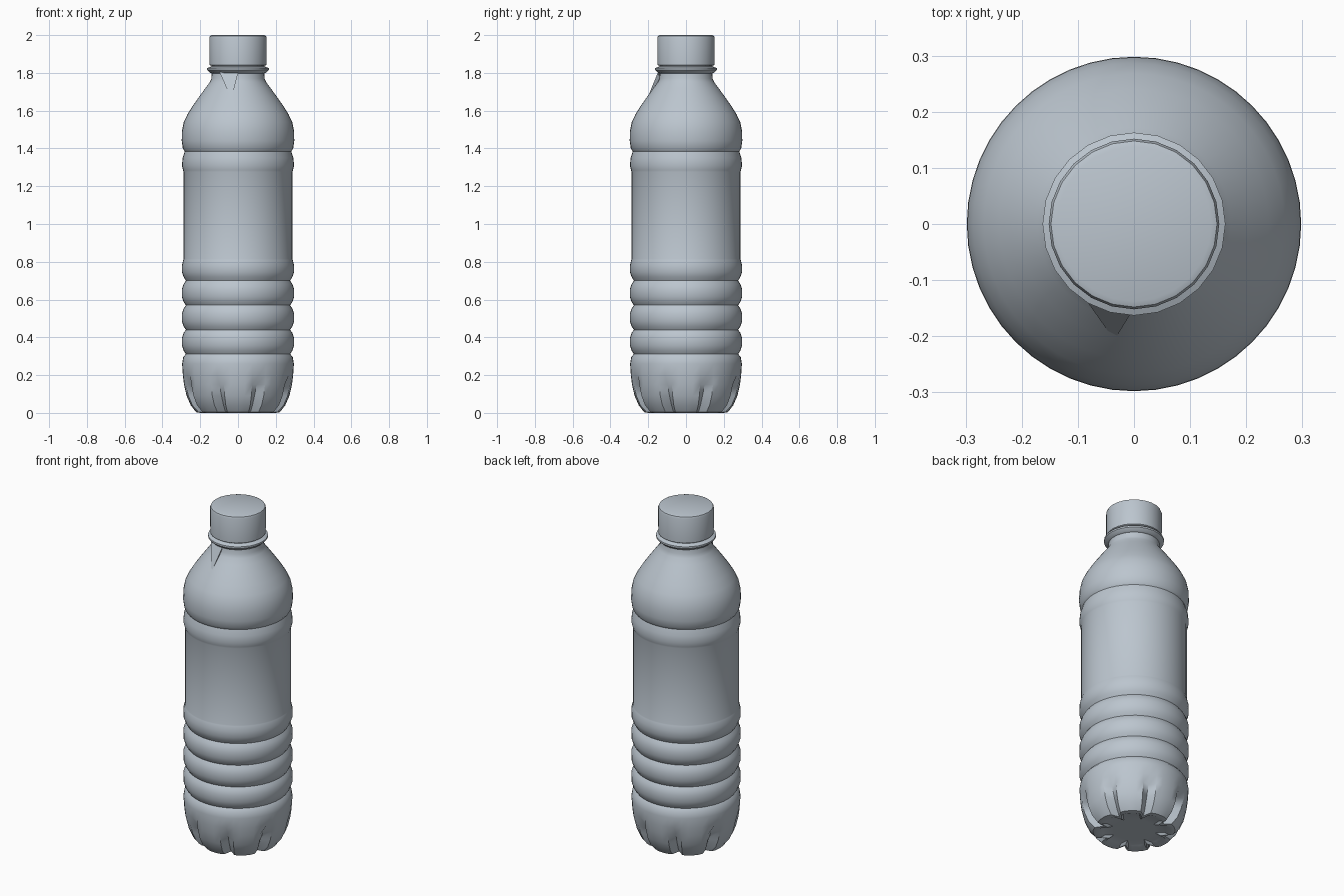
import bpy, bmesh, math

if "Cube" in bpy.data.objects:
    bpy.data.objects.remove(bpy.data.objects["Cube"])

SEG = 48

mat = bpy.data.materials.new("pale_blue_grey")
mat.diffuse_color = (0.50, 0.56, 0.62, 1)
mat.use_nodes = True
mat.node_tree.nodes["Principled BSDF"].inputs["Base Color"].default_value = mat.diffuse_color


def finish(name, bm, angle):
    bmesh.ops.recalc_face_normals(bm, faces=bm.faces)
    me = bpy.data.meshes.new(name)
    bm.to_mesh(me)
    bm.free()
    me.materials.append(mat)
    ob = bpy.data.objects.new(name, me)
    bpy.context.collection.objects.link(ob)
    bpy.ops.object.select_all(action='DESELECT')
    ob.select_set(True)
    bpy.context.view_layer.objects.active = ob
    bpy.ops.object.shade_smooth_by_angle(angle=math.radians(angle))
    return ob


def lathe(name, profile, seg, angle=35, shape=None):
    """Revolve (radius, z) pairs; shape may modulate the radius by direction."""
    bm = bmesh.new()
    rings = []
    for r, z in profile:
        ring = []
        for i in range(seg):
            a = 2 * math.pi * i / seg
            rr = shape(r, z, a) if shape else r
            ring.append(bm.verts.new((rr * math.cos(a), rr * math.sin(a), z)))
        rings.append(ring)
    for lo, hi in zip(rings, rings[1:]):
        for i in range(seg):
            j = (i + 1) % seg
            bm.faces.new((lo[i], lo[j], hi[j], hi[i]))
    bm.faces.new(rings[0][::-1])
    bm.faces.new(rings[-1])
    return finish(name, bm, angle)


# Eight rounded feet separated by tapering grooves
def petals(r, z, a):
    if z >= 0.2:
        return r
    off = abs((a + math.pi / 8) % (math.pi / 4) - math.pi / 8)
    from_groove = math.pi / 8 - off
    t = 1 - z / 0.2
    width = 0.05 + 0.10 * t
    return r - (0.015 + 0.035 * min(1, t * 1.5)) * max(0, 1 - from_groove / width)


# Body: base, ribs, label panel, shoulder, neck
body = [(0.17, 0.012), (0.20, 0.0), (0.222, 0.004), (0.25, 0.04), (0.272, 0.09),
        (0.286, 0.15), (0.292, 0.20), (0.296, 0.26), (0.290, 0.295)]
for z in (0.312, 0.44, 0.57):
    body += [(0.276, z), (0.288, z + 0.018), (0.297, z + 0.045),
             (0.297, z + 0.085), (0.288, z + 0.112)]
body += [(0.276, 0.70), (0.288, 0.72), (0.297, 0.745), (0.297, 0.78), (0.290, 0.81),
         (0.288, 0.815), (0.288, 1.275), (0.291, 1.285), (0.297, 1.31), (0.293, 1.35),
         (0.282, 1.385), (0.292, 1.40), (0.298, 1.44), (0.297, 1.49), (0.287, 1.54),
         (0.268, 1.58), (0.240, 1.625), (0.205, 1.675), (0.172, 1.72), (0.150, 1.75),
         (0.140, 1.77), (0.138, 1.815)]
lathe("bottle_body", body, SEG, 35, petals)

# Neck collar
lathe("neck_collar", [(0.135, 1.795), (0.148, 1.80), (0.163, 1.815), (0.163, 1.825),
                      (0.14, 1.835), (0.14, 1.85)], 24)

# Screw cap
lathe("cap", [(0.145, 1.838), (0.151, 1.842), (0.152, 1.985), (0.148, 1.996),
              (0.138, 2.0)], 24)

# Small moulded wedge between collar and shoulder at the front
bm = bmesh.new()
pts = [(-0.10, -0.115, 1.81), (0.0, -0.150, 1.80), (-0.035, -0.207, 1.66),
       (-0.05, -0.10, 1.70)]
v = [bm.verts.new(p) for p in pts]
for tri in ((0, 2, 1), (0, 1, 3), (1, 2, 3), (2, 0, 3)):
    bm.faces.new([v[i] for i in tri])
finish("neck_wedge", bm, 20)
